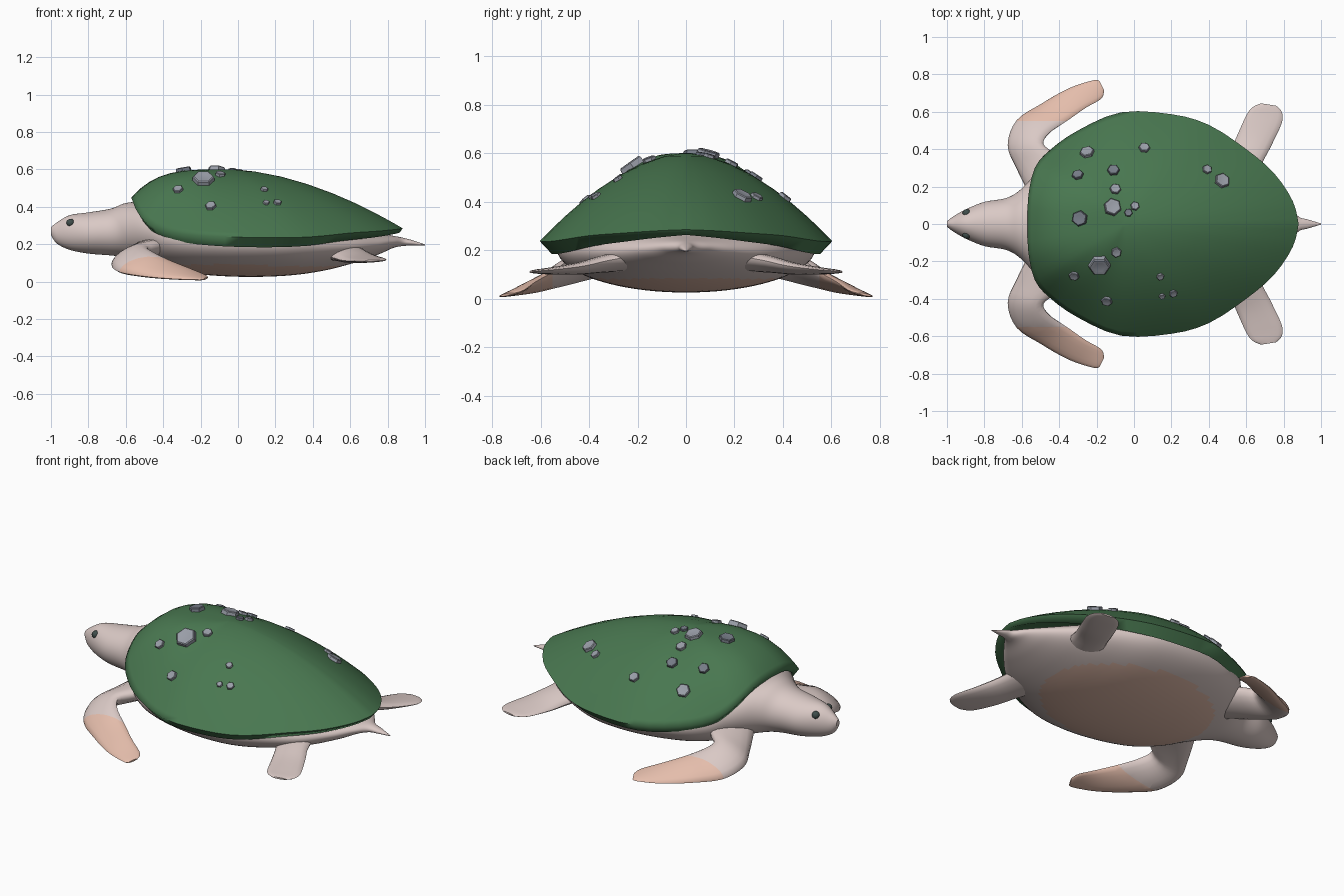
import bpy, bmesh, math
from mathutils import Vector, Matrix
from mathutils.bvhtree import BVHTree

if "Cube" in bpy.data.objects:
    bpy.data.objects.remove(bpy.data.objects["Cube"])


def material(name, rgb):
    m = bpy.data.materials.new(name)
    m.diffuse_color = (*rgb, 1)
    m.use_nodes = True
    m.node_tree.nodes["Principled BSDF"].inputs["Base Color"].default_value = m.diffuse_color
    return m


GREEN = material("shell green", (0.066, 0.185, 0.08))
SKIN = material("pale skin", (0.70, 0.585, 0.56))
SALMON = material("salmon", (0.78, 0.51, 0.41))
GREY = material("light grey", (0.32, 0.34, 0.39))
DARK = material("dark grey", (0.18, 0.20, 0.24))
EYE = material("eye", (0.05, 0.075, 0.07))


def smooth(keys, n):
    """Catmull-Rom interpolation of equal length tuples, n steps per span."""
    out = []
    last = len(keys) - 1
    for i in range(last):
        p = [keys[max(0, min(last, i + k))] for k in (-1, 0, 1, 2)]
        for j in range(n):
            t = j / n
            out.append(tuple(
                0.5 * (2 * b + (c - a) * t + (2 * a - 5 * b + 4 * c - d) * t * t
                       + (3 * b - a - 3 * c + d) * t ** 3)
                for a, b, c, d in zip(*p)))
    out.append(tuple(keys[-1]))
    return out


def finish(name, bm, mats, rule=None, angle=40):
    bmesh.ops.recalc_face_normals(bm, faces=bm.faces)
    if rule:
        for f in bm.faces:
            f.material_index = int(rule(f.calc_center_median(), f.normal))
    me = bpy.data.meshes.new(name)
    bm.to_mesh(me)
    bm.free()
    ob = bpy.data.objects.new(name, me)
    bpy.context.collection.objects.link(ob)
    for m in mats:
        me.materials.append(m)
    bpy.ops.object.select_all(action='DESELECT')
    ob.select_set(True)
    bpy.context.view_layer.objects.active = ob
    bpy.ops.object.shade_smooth_by_angle(angle=math.radians(angle))
    return ob


def loft(rings):
    bm = bmesh.new()
    vs = [[bm.verts.new(p) for p in r] for r in rings]
    n = len(vs[0])
    for a, b in zip(vs, vs[1:]):
        for i in range(n):
            bm.faces.new((a[i], a[(i + 1) % n], b[(i + 1) % n], b[i]))
    bm.faces.new(vs[0])
    bm.faces.new(vs[-1])
    return bm


# Shell: outline ring (x, y, z) lifted to a dome, with a turned-in lip
half = smooth([(-.57, 0, .45), (-.565, .15, .435), (-.53, .30, .36),
               (-.45, .395, .29), (-.30, .50, .255), (-.07, .597, .24),
               (.20, .587, .235), (.40, .53, .24), (.60, .40, .26),
               (.75, .27, .27), (.85, .12, .28), (.88, 0, .285)], 3)
rim = half + [(x, -y, z) for x, y, z in half[-2:0:-1]]
CX, TOP = -0.05, 0.6


def dome(p, r):
    x, y, z = p
    d = Vector((x - CX, y)).normalized()
    power = 1.75 + 2.2 * max(0, -d.x) ** 2
    return Vector((CX + (x - CX) * r, y * r, TOP - (TOP - z) * r ** power))


def lip(p, r, up=0):
    x, y, z = p
    return Vector((CX + (x - CX) * r, y * r, z - .022 - .05 * abs(y) + up))


rings = [[dome(p, r) for p in rim]
         for r in (.03, .15, .3, .45, .6, .72, .82, .9, .96, 1)]
rings += [[lip(p, .985 - .11 * abs(p[1])) for p in rim],
          [lip(p, .87, .04) for p in rim]]
shell_bm = loft(rings)
bmesh.ops.recalc_face_normals(shell_bm, faces=shell_bm.faces)
bvh = BVHTree.FromBMesh(shell_bm)
finish("shell", shell_bm, [GREEN], angle=85)

# Head, neck, belly and tail: sections (x, half width, top, bottom)
spine = smooth([(-1.0, .014, .29, .25), (-.97, .038, .315, .205),
                (-.90, .078, .355, .17), (-.80, .118, .37, .15),
                (-.68, .14, .39, .14), (-.60, .19, .42, .13),
                (-.50, .30, .425, .105), (-.40, .40, .40, .072),
                (-.25, .48, .40, .043), (0, .53, .40, .026),
                (.25, .52, .38, .031), (.45, .44, .34, .057),
                (.62, .33, .29, .10), (.75, .20, .26, .145),
                (.83, .10, .245, .18), (.88, .04, .235, .19),
                (.93, .024, .222, .193), (1.0, .003, .199, .194)], 8)
N = 80
body = [[Vector((x, w * math.cos(a), (t + b) / 2 + (t - b) / 2 * math.sin(a)))
         for a in (2 * math.pi * i / N for i in range(N))]
        for x, w, t, b in spine]
finish("body", loft(body), [SKIN, SALMON],
       lambda c, n: n.z < 0 and ((c.x - .05) / .51) ** 2 + (c.y / .4) ** 2 < 1)


# Flippers: stations of leading point, trailing point and half thickness
FRONT = [(-.54, .12, .18, -.28, .22, .21, .06), (-.63, .30, .12, -.42, .37, .20, .048),
         (-.675, .42, .085, -.485, .43, .185, .042), (-.63, .55, .05, -.45, .49, .155, .035),
         (-.50, .64, .028, -.36, .55, .11, .026), (-.35, .725, .015, -.26, .62, .07, .017),
         (-.22, .768, .010, -.175, .67, .035, .010), (-.185, .765, .011, -.16, .715, .022, .005)]
REAR = [(.40, .20, .15, .64, .06, .19, .05), (.50, .36, .13, .67, .28, .165, .036),
        (.55, .47, .115, .735, .42, .135, .024), (.60, .58, .11, .79, .54, .12, .014),
        (.635, .625, .11, .79, .60, .115, .009), (.68, .645, .11, .76, .632, .113, .005)]


def flipper(name, keys, s, paint_from):
    st = smooth(keys, 4)
    mids = [(Vector(k[:3]) + Vector(k[3:6])) / 2 for k in st]
    rings = []
    for i, k in enumerate(st):
        chord = (Vector(k[3:6]) - Vector(k[:3])) / 2
        path = mids[min(i + 1, len(st) - 1)] - mids[max(i - 1, 0)]
        up = chord.cross(path).normalized()
        ring = [mids[i] + chord * math.cos(a) + up * k[6] * math.sin(a)
                for a in (2 * math.pi * j / 16 for j in range(16))]
        rings.append([Vector((p.x, p.y * s, max(p.z, 0))) for p in ring])
    bm = loft(rings)
    # clean colour edge across the flipper
    bmesh.ops.bisect_plane(bm, geom=bm.verts[:] + bm.edges[:] + bm.faces[:],
                           plane_co=(0, s * paint_from, 0), plane_no=(0, 1, 0))
    finish(name, bm, [SKIN, SALMON], lambda c, n: abs(c.y) > paint_from, 50)


for s, side in ((1, "left"), (-1, "right")):
    flipper("front_flipper_" + side, FRONT, s, .55)
    flipper("rear_flipper_" + side, REAR, s, .9)
    # Eyes
    bm = bmesh.new()
    bmesh.ops.create_uvsphere(bm, u_segments=12, v_segments=8, radius=.022)
    bmesh.ops.translate(bm, verts=bm.verts, vec=(-.895, s * .058, .314))
    finish("eye_" + side, bm, [EYE])

# Barnacles: tapered hexagons with a shallow crater (x, y, radius, dark)
SPOTS = [(-.25, .38, .04, 0), (-.30, .26, .032, 1), (-.11, .285, .034, 1),
         (-.10, .185, .031, 0), (-.115, .09, .049, 0), (-.03, .06, .023, 1),
         (.005, .095, .025, 0), (-.29, .03, .044, 1), (-.095, -.15, .029, 0),
         (-.185, -.22, .06, 0), (-.32, -.275, .029, 0), (-.145, -.41, .031, 0),
         (.14, -.28, .021, 0), (.15, -.385, .018, 0), (.21, -.37, .023, 0),
         (.055, .405, .031, 0), (.39, .29, .027, 0), (.47, .23, .043, 0)]
for i, (x, y, r, dark) in enumerate(SPOTS):
    loc, nor, _, _ = bvh.ray_cast(Vector((x, y, 2)), Vector((0, 0, -1)))
    h = .006 + r * .28
    bm = loft([[(q * r * math.cos(a), q * r * math.sin(a), z)
                for a in (math.pi / 3 * j for j in range(6))]
               for q, z in ((1.03, -.015), (.95, h * .8), (.85, h), (.65, h), (.5, h - .03 * r))])
    bm.transform(Matrix.Translation(loc) @ nor.to_track_quat('Z', 'Y').to_matrix().to_4x4())
    finish(f"barnacle_{i}", bm, [DARK if dark else GREY], angle=30)
